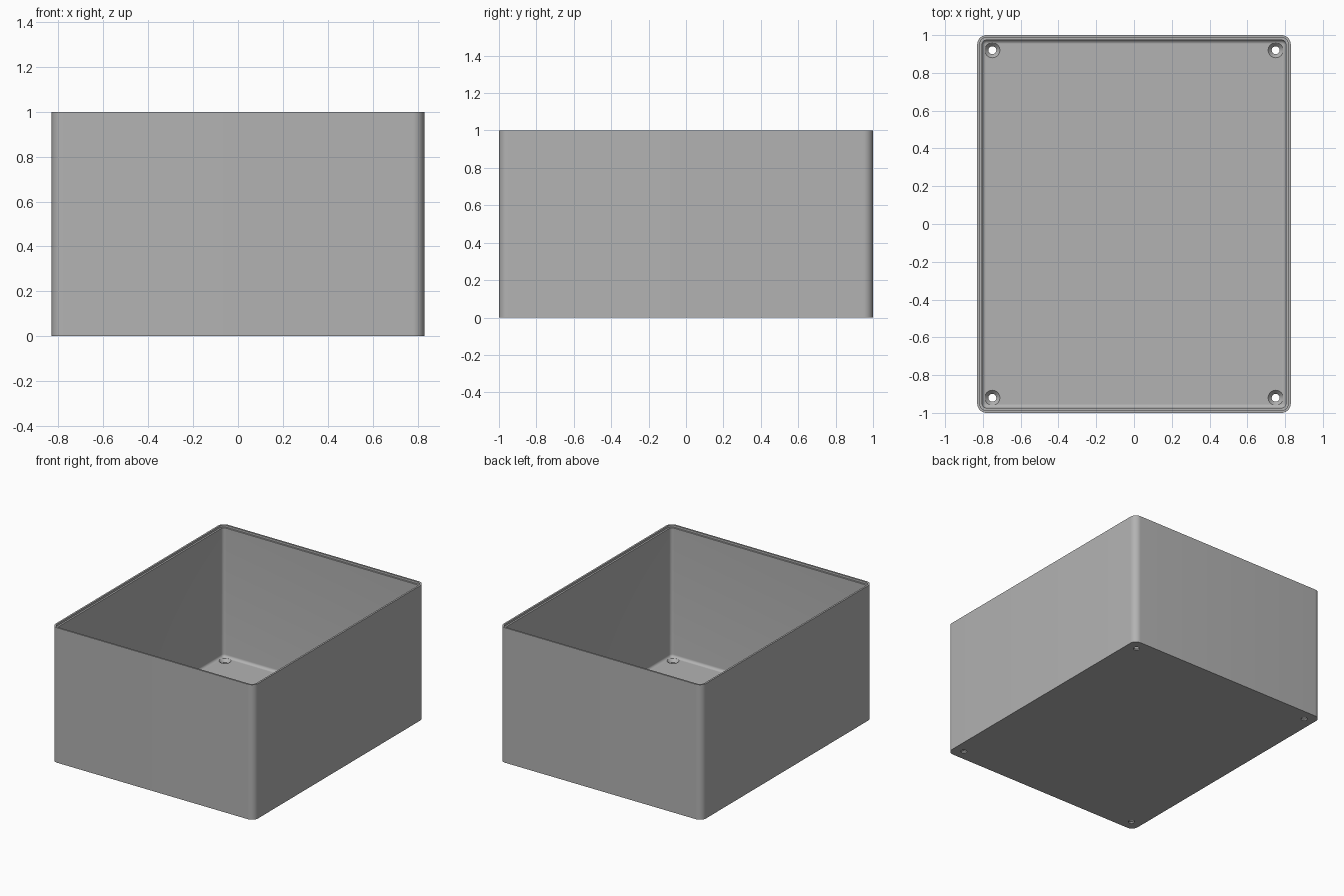
import bpy, bmesh
from math import cos, sin, pi, radians

cube = bpy.data.objects.get("Cube")
if cube:
    bpy.data.objects.remove(cube, do_unlink=True)

HALF_X, HALF_Y, HEIGHT = 0.83, 1.0, 1.0
CORNER, WALL, FLOOR, FILLET = 0.05, 0.026, 0.03, 0.02
STEPS = 10

grey = bpy.data.materials.new("plain grey")
grey.use_nodes = True
grey.diffuse_color = (0.45, 0.45, 0.45, 1)
grey.node_tree.nodes["Principled BSDF"].inputs["Base Color"].default_value = grey.diffuse_color


def make_object(name, bm):
    bmesh.ops.recalc_face_normals(bm, faces=bm.faces)
    mesh = bpy.data.meshes.new(name)
    bm.to_mesh(mesh)
    bm.free()
    mesh.materials.append(grey)
    obj = bpy.data.objects.new(name, mesh)
    bpy.context.collection.objects.link(obj)
    return obj


def loft(bm, rings):
    """Bridge equal rings of points and cap both ends."""
    loops = [[bm.verts.new(p) for p in ring] for ring in rings]
    for a, b in zip(loops, loops[1:]):
        for i in range(len(a)):
            j = (i + 1) % len(a)
            bm.faces.new((a[i], a[j], b[j], b[i]))
    bm.faces.new(loops[0])
    bm.faces.new(loops[-1])


def rounded_ring(inset, z):
    r = CORNER - inset
    cx, cy = HALF_X - CORNER, HALF_Y - CORNER
    ring = []
    for k, (sx, sy) in enumerate(((1, 1), (-1, 1), (-1, -1), (1, -1))):
        for s in range(STEPS + 1):
            a = (k + s / STEPS) * pi / 2
            ring.append((sx * cx + r * cos(a), sy * cy + r * sin(a), z))
    return ring


def circle_ring(x, y, r, z):
    return [(x + r * cos(2 * pi * i / 32), y + r * sin(2 * pi * i / 32), z) for i in range(32)]


# Box shell: outer wall, stepped rim, inner wall, rounded floor edge
profile = [(0, 0), (0, HEIGHT), (WALL / 2, HEIGHT), (WALL / 2, HEIGHT - 0.015),
           (WALL, HEIGHT - 0.015)]
for s in range(7):
    a = s / 6 * pi / 2
    profile.append((WALL + FILLET * (1 - cos(a)), FLOOR + FILLET * (1 - sin(a))))
bm = bmesh.new()
loft(bm, [rounded_ring(inset, z) for inset, z in profile])
box = make_object("open_box", bm)

# Countersunk screw holes in the four floor corners
bm = bmesh.new()
for x in (-0.75, 0.75):
    for y in (-0.92, 0.92):
        sections = ((0.021, -0.05), (0.021, 0.009), (0.04, FLOOR), (0.04, FLOOR + 0.002))
        loft(bm, [circle_ring(x, y, r, z) for r, z in sections])
cutter = make_object("screw_hole_cutter", bm)
cutter.hide_render = True

cut = box.modifiers.new("screw_holes", "BOOLEAN")
cut.operation = "DIFFERENCE"
cut.solver = "EXACT"
cut.object = cutter
bpy.ops.object.select_all(action="DESELECT")
box.select_set(True)
bpy.context.view_layer.objects.active = box
bpy.ops.object.modifier_apply(modifier=cut.name)
bpy.data.objects.remove(cutter, do_unlink=True)
bpy.ops.object.shade_smooth_by_angle(angle=radians(30))
